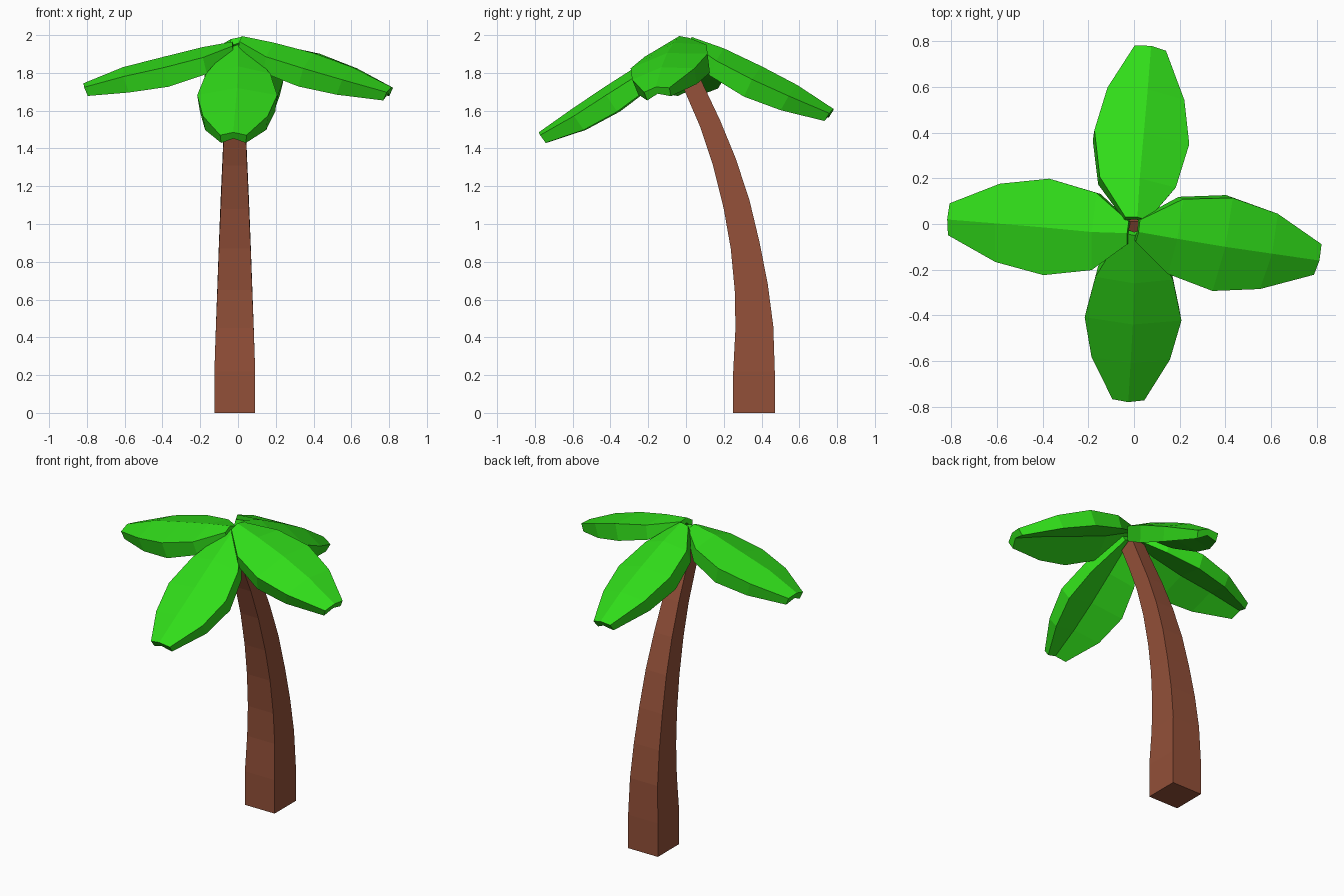
import bpy, bmesh, math
from mathutils import Vector, Matrix

if "Cube" in bpy.data.objects:
    bpy.data.objects.remove(bpy.data.objects["Cube"])


def material(name, rgb):
    m = bpy.data.materials.new(name)
    m.diffuse_color = (*rgb, 1)
    m.use_nodes = True
    m.node_tree.nodes["Principled BSDF"].inputs["Base Color"].default_value = m.diffuse_color
    return m


def loft(name, rings, mat):
    """Skin equal-length closed rings into a capped flat-shaded solid."""
    bm = bmesh.new()
    vr = [[bm.verts.new(p) for p in r] for r in rings]
    n = len(vr[0])
    for a, b in zip(vr, vr[1:]):
        for i in range(n):
            j = (i + 1) % n
            bm.faces.new((a[i], a[j], b[j], b[i]))
    bm.faces.new(vr[0])
    bm.faces.new(vr[-1])
    bmesh.ops.recalc_face_normals(bm, faces=bm.faces)
    me = bpy.data.meshes.new(name)
    bm.to_mesh(me)
    bm.free()
    me.materials.append(mat)
    ob = bpy.data.objects.new(name, me)
    bpy.context.collection.objects.link(ob)
    return ob


brown = material("bark", (0.29, 0.08, 0.04))
green = material("leaf_green", (0.03, 0.72, 0.01))

# Trunk: front (y, z), back (y, z), half width of each square section
sections = [
    (0.25, 0.00, 0.47, 0.00, 0.108),
    (0.25, 0.22, 0.47, 0.22, 0.108),
    (0.262, 0.45, 0.462, 0.46, 0.100),
    (0.258, 0.65, 0.433, 0.68, 0.092),
    (0.237, 0.87, 0.39, 0.90, 0.084),
    (0.20, 1.08, 0.335, 1.13, 0.075),
    (0.143, 1.31, 0.262, 1.35, 0.065),
    (0.077, 1.51, 0.18, 1.55, 0.057),
    (-0.005, 1.70, 0.09, 1.74, 0.051),
    (-0.08, 1.86, 0.01, 1.91, 0.046),
]
cx = -0.017
loft("trunk", [[(cx - w, y0, z0), (cx + w, y0, z0), (cx + w, y1, z1), (cx - w, y1, z1)]
               for y0, z0, y1, z1, w in sections], brown)

# Shared leaf profile per station: half width, ridge height, rim depth
PROFILE = [(0.05, 0.02, 0.04), (0.17, 0.045, 0.09), (0.212, 0.045, 0.105),
           (0.172, 0.04, 0.09), (0.07, 0.018, 0.05)]


def leaf(name, ridge, roll):
    pts = [Vector(p) for p in ridge]
    flat = pts[-1] - pts[0]
    side0 = Vector((flat.y, -flat.x, 0)).normalized()   # right-hand side looking outwards
    rings = []
    for i, p in enumerate(pts):
        t = (pts[min(i + 1, 4)] - pts[max(i - 1, 0)]).normalized()
        side = Matrix.Rotation(math.radians(roll), 3, t) @ side0
        up = side.cross(t).normalized()
        w, h, d = PROFILE[i]
        left, right = p - side * w - up * h, p + side * w - up * h
        rings.append([left, p, right, right - up * d - side * w * 0.06,
                      p - up * d * 0.8, left - up * d + side * w * 0.06])
    return loft(name, rings, green)


# Four drooping leaves, given by their ridge lines and roll
leaf("leaf_right", [(0.02, -0.035, 1.995), (0.19, -0.065, 1.96), (0.40, -0.10, 1.905),
                    (0.605, -0.13, 1.83), (0.812, -0.16, 1.725)], 11)
leaf("leaf_left", [(-0.03, -0.04, 1.965), (-0.185, -0.035, 1.937), (-0.395, -0.015, 1.885),
                   (-0.61, 0.003, 1.83), (-0.818, 0.02, 1.745)], -4)
leaf("leaf_front", [(0.0, -0.05, 1.95), (0.0, -0.26, 1.835), (-0.005, -0.44, 1.72),
                    (-0.015, -0.61, 1.605), (-0.025, -0.78, 1.485)], 0)
leaf("leaf_back", [(0.015, 0.03, 1.99), (0.025, 0.20, 1.93), (0.043, 0.40, 1.835),
                   (0.06, 0.59, 1.735), (0.075, 0.78, 1.61)], 9)
